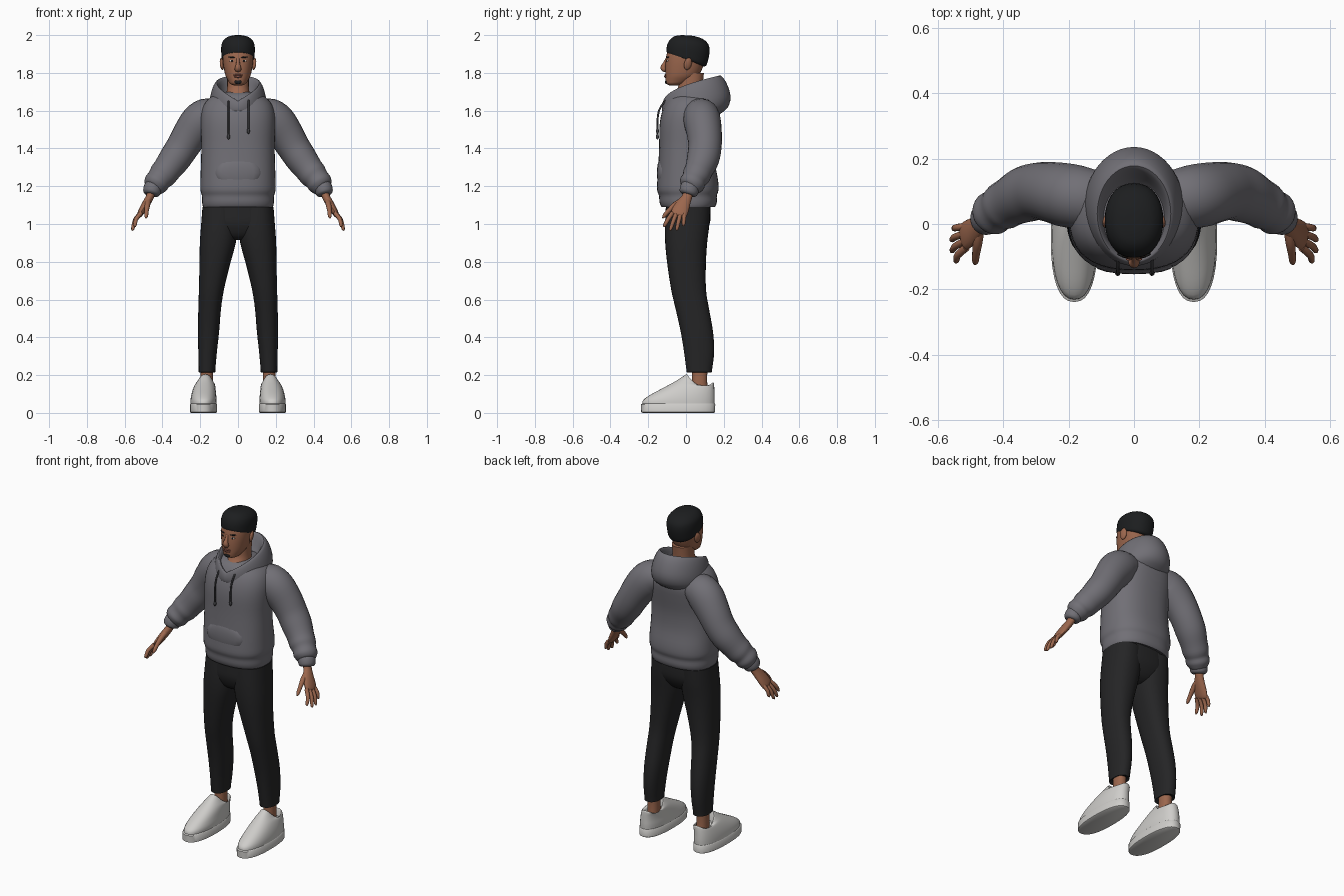
import bpy, bmesh, math
from mathutils import Vector, Matrix


def material(name, r, g, b):
    m = bpy.data.materials.new(name)
    m.diffuse_color = (r, g, b, 1)
    return m


FLEECE = material("grey fleece", 0.165, 0.16, 0.18)
CORD = material("dark grey cord", 0.05, 0.05, 0.055)
TROUSER = material("black cloth", 0.018, 0.018, 0.019)
SKIN = material("brown skin", 0.33, 0.135, 0.075)
LIP = material("lip", 0.24, 0.085, 0.06)
HAIR = material("black hair", 0.012, 0.013, 0.014)
SHOE = material("off white leather", 0.62, 0.61, 0.59)
EYE = material("eye white", 0.6, 0.55, 0.5)


def finish(name, bm, mat, mirror):
    bmesh.ops.recalc_face_normals(bm, faces=bm.faces[:])
    me = bpy.data.meshes.new(name)
    bm.to_mesh(me)
    bm.free()
    me.materials.append(mat)
    me.shade_smooth()
    me.set_sharp_from_angle(angle=math.radians(50))
    ob = bpy.data.objects.new(name, me)
    bpy.context.collection.objects.link(ob)
    if mirror:
        ob.modifiers.new("mirror", "MIRROR")
    return ob


def smooth_rows(rows, k):
    """Catmull-Rom interpolation of rows of numbers."""
    out = []
    for i in range(len(rows) - 1):
        a, b, c, d = (rows[max(i - 1, 0)], rows[i], rows[i + 1],
                      rows[min(i + 2, len(rows) - 1)])
        for j in range(k):
            t = j / k
            out.append([0.5 * (2 * q + (r - p) * t + (2 * p - 5 * q + 4 * r - s) * t * t
                               + (3 * q - p - 3 * r + s) * t ** 3)
                        for p, q, r, s in zip(a, b, c, d)])
    out.append(list(rows[-1]))
    return out


def skin_rings(bm, rings):
    loops = [[bm.verts.new(p) for p in ring] for ring in rings]
    n = len(loops[0])
    for a, b in zip(loops, loops[1:]):
        for i in range(n):
            bm.faces.new((a[i], a[(i + 1) % n], b[(i + 1) % n], b[i]))
    bm.faces.new(loops[0])
    bm.faces.new(loops[-1])


def loft(name, rows, mat, e=2.2, power=1, mirror=False, n=32, k=3):
    """Stack of rings: centre x, front y, back y, half width, front z, back z, side dip."""
    rows = smooth_rows([tuple(r) + (0,) * (7 - len(r)) for r in rows], k)
    rings = []
    for cx, yf, yb, rx, zf, zb, dip in rows:
        ring = []
        for i in range(n):
            a = 2 * math.pi * (i + 0.0) / n
            c, s = math.cos(a), math.sin(a)
            c = math.copysign(abs(c) ** (2 / e), c)
            s = math.copysign(abs(s) ** (2 / e), s)
            u = max(0, (s + 1) / 2)
            z = zf + (zb - zf) * u ** power - dip * (1 - s * s)
            ring.append((cx + rx * c, (yf + yb) / 2 + (yb - yf) / 2 * s, z))
        rings.append(ring)
    bm = bmesh.new()
    skin_rings(bm, rings)
    return finish(name, bm, mat, mirror)


def flat(rows):
    """Level rings: centre x, front y, back y, half width, z."""
    return [(cx, yf, yb, rx, z, z) for cx, yf, yb, rx, z in rows]


def tube(name, rows, mat, mirror=False, n=16, k=3):
    """Limb along a path: x, y, z, radius along y, radius across."""
    rows = smooth_rows(rows, k)
    pts = [Vector(r[:3]) for r in rows]
    rings = []
    for i, r in enumerate(rows):
        t = (pts[min(i + 1, len(pts) - 1)] - pts[max(i - 1, 0)]).normalized()
        side = Vector((0, 1, 0))
        side = (side - t * side.dot(t)).normalized()
        up = t.cross(side)
        rings.append([pts[i] + side * max(r[3], .001) * math.cos(q) + up * max(r[4], .001) * math.sin(q)
                      for q in (2 * math.pi * j / n for j in range(n))])
    bm = bmesh.new()
    skin_rings(bm, rings)
    return finish(name, bm, mat, mirror)


def blob(name, loc, size, mat, mirror=False, tilt=(0, 0, 0)):
    bm = bmesh.new()
    bmesh.ops.create_uvsphere(bm, u_segments=16, v_segments=10, radius=1)
    rot = Matrix.Rotation(tilt[2], 4, 'Z') @ Matrix.Rotation(tilt[1], 4, 'Y') @ Matrix.Rotation(tilt[0], 4, 'X')
    bm.transform(Matrix.Translation(loc) @ rot @ Matrix.Diagonal((*size, 1)))
    return finish(name, bm, mat, mirror)


# Hoodie body with a gathered hem
loft("hoodie_body", flat([
    (0, -.115, .135, .172, 1.10), (0, -.128, .152, .184, 1.09), (0, -.140, .163, .190, 1.115),
    (0, -.143, .163, .191, 1.15), (0, -.153, .172, .199, 1.18), (0, -.152, .170, .199, 1.23),
    (0, -.146, .155, .196, 1.32), (0, -.142, .155, .194, 1.42), (0, -.140, .170, .198, 1.52),
    (0, -.128, .178, .194, 1.59), (0, -.105, .165, .172, 1.645), (0, -.075, .14, .125, 1.685),
    (0, -.04, .11, .08, 1.70)]), FLEECE, e=2.4, n=40)

# Front pouch pocket, a shallow swelling
blob("pouch_pocket", (0, -.128, 1.27), (.12, .026, .085), FLEECE)

# Hood: inner lining, rim, then the draped outside
loft("hood", [
    (0, -.06, .09, .065, 1.60, 1.66), (0, -.085, .13, .088, 1.625, 1.70),
    (0, -.108, .165, .103, 1.648, 1.770), (0, -.118, .185, .118, 1.650, 1.785),
    (0, -.126, .215, .137, 1.632, 1.745), (0, -.128, .236, .150, 1.610, 1.675),
    (0, -.122, .220, .152, 1.590, 1.615), (0, -.10, .17, .14, 1.56, 1.575)],
    FLEECE, e=2, power=.5, n=48)

# Sleeves with folds near the cuff
tube("sleeve", [
    (.10, .070, 1.585, .085, .075), (.16, .080, 1.570, .096, .098), (.205, .088, 1.535, .098, .103),
    (.255, .098, 1.470, .092, .094), (.295, .100, 1.405, .088, .087), (.335, .090, 1.345, .086, .084),
    (.375, .070, 1.29, .076, .076), (.40, .055, 1.258, .074, .074), (.418, .043, 1.236, .066, .066),
    (.435, .032, 1.213, .068, .066), (.447, .023, 1.195, .056, .056), (.453, .018, 1.187, .046, .046)],
    FLEECE, mirror=True, n=24)
tube("cuff", [
    (.438, .028, 1.210, .045, .045), (.450, .020, 1.190, .051, .049), (.459, .013, 1.165, .048, .045),
    (.462, .010, 1.155, .036, .034)], FLEECE, mirror=True, n=24)

# Drawstrings with end knots
for side, x, low in (("left", -.05, 1.47), ("right", .055, 1.50)):
    tube(side + "_drawstring", [
        (x, -.108, 1.655, .005, .005), (x, -.139, 1.61, .005, .005),
        (x, -.150, 1.56, .005, .005), (x, -.150, low, .005, .005)], CORD, n=8)
    blob(side + "_drawstring_knot", (x, -.151, low - .008), (.008, .008, .015), CORD)

# Trousers
loft("trouser_hips", flat([
    (0, -.105, .125, .178, 1.13), (0, -.108, .130, .184, 1.06), (0, -.108, .125, .187, 1.0),
    (0, -.085, .09, .12, .94), (0, -.05, .05, .05, .915)]), TROUSER, e=2.5)
loft("trouser_leg", flat([
    (.098, -.105, .128, .090, 1.09), (.099, -.111, .124, .096, 1.0), (.107, -.110, .112, .095, .90),
    (.124, -.098, .105, .080, .78), (.141, -.078, .106, .066, .65), (.150, -.055, .122, .060, .55),
    (.156, -.028, .143, .056, .43), (.161, -.010, .149, .049, .32), (.164, .002, .138, .044, .23),
    (.164, .006, .135, .043, .215), (.164, .02, .12, .032, .222)]), TROUSER, e=2.3, mirror=True)

# Ankles
loft("ankle", flat([(.165, .028, .118, .034, .09), (.165, .032, .112, .033, .17),
                    (.165, .03, .115, .032, .26)]), SKIN, mirror=True, n=20)

# Shoes: sole slab and low upper with dipped collar
loft("shoe_sole", flat([(.183, -.228, .148, .066, 0), (.183, -.238, .154, .072, .004),
                        (.183, -.239, .155, .072, .045), (.183, -.231, .151, .068, .05)]),
     SHOE, e=2.4, mirror=True, k=1)
loft("shoe_upper", [
    (.183, -.232, .151, .069, .045, .045), (.182, -.226, .152, .069, .068, .075),
    (.181, -.190, .151, .065, .095, .105), (.178, -.125, .150, .059, .130, .130),
    (.175, -.055, .149, .053, .168, .145, .008), (.173, -.005, .147, .047, .200, .158, .034),
    (.172, .008, .140, .041, .200, .158, .038), (.170, .022, .130, .036, .15, .12, .02)],
    SHOE, e=2.3, mirror=True)

# Hands
tube("palm", [
    (.452, .018, 1.185, .026, .023), (.466, .006, 1.145, .027, .021), (.482, -.010, 1.115, .035, .021),
    (.503, -.027, 1.080, .043, .019), (.519, -.038, 1.052, .043, .015), (.524, -.042, 1.042, .034, .009)],
    SKIN, mirror=True)
for finger, y0, tip in (("index", -.072, (.549, -.118, .985)), ("middle", -.050, (.562, -.085, .965)),
                        ("ring", -.028, (.563, -.050, .966)), ("little", -.008, (.556, -.014, .990))):
    a, b = Vector((.514, y0, 1.058)), Vector(tip)
    mid = a.lerp(b, .5) + Vector((.008, 0, .003))
    tube(finger + "_finger", [(*a, .012, .012), (*mid, .011, .011), (*a.lerp(b, .88), .009, .009),
                              (*b, .002, .002)], SKIN, mirror=True, n=10)
tube("thumb", [
    (.472, -.012, 1.130, .014, .014), (.479, -.055, 1.103, .016, .015), (.484, -.092, 1.070, .012, .012),
    (.486, -.115, 1.043, .010, .010), (.487, -.124, 1.030, .002, .002)], SKIN, mirror=True, n=10)

# Neck and bare upper chest
loft("neck", flat([(0, -.085, .09, .07, 1.61), (0, -.098, .09, .068, 1.655), (0, -.062, .09, .062, 1.69),
                   (0, -.04, .088, .057, 1.73), (0, -.04, .095, .058, 1.80)]), SKIN)

# Head
loft("head", flat([
    (0, -.085, -.035, .020, 1.733), (0, -.103, -.01, .041, 1.742), (0, -.108, .03, .053, 1.760),
    (0, -.109, .065, .066, 1.785), (0, -.110, .085, .074, 1.82), (0, -.108, .098, .080, 1.86),
    (0, -.102, .105, .082, 1.90), (0, -.085, .105, .078, 1.94), (0, -.04, .06, .04, 1.975)]), SKIN)
blob("ear", (.085, .010, 1.848), (.010, .021, .033), SKIN, True, (-.2, .15, .3))
tube("nose", [(0, -.101, 1.878, .006, .008), (0, -.112, 1.85, .010, .010), (0, -.120, 1.83, .015, .016),
              (0, -.115, 1.815, .012, .017), (0, -.108, 1.808, .003, .008)], SKIN, n=12)
blob("eye", (.032, -.0985, 1.864), (.014, .004, .0055), EYE, True, (0, 0, .25))
blob("iris", (.032, -.1015, 1.864), (.0055, .002, .0055), HAIR, True, (0, 0, .25))
blob("eyebrow", (.034, -.0975, 1.883), (.020, .004, .0042), HAIR, True, (0, -.08, .3))
blob("upper_lip", (0, -.108, 1.789), (.025, .007, .005), LIP)
blob("lower_lip", (0, -.108, 1.780), (.021, .008, .006), LIP)
blob("goatee", (0, -.104, 1.752), (.020, .007, .011), HAIR)

# Short cropped hair, low at the nape
loft("hair", [
    (0, -.085, .085, .070, 1.915, 1.835), (0, -.101, .106, .0845, 1.908, 1.838),
    (0, -.103, .119, .088, 1.925, 1.875), (0, -.099, .125, .089, 1.950, 1.918),
    (0, -.085, .118, .082, 1.976, 1.952), (0, -.058, .088, .058, 1.995, 1.980),
    (0, -.02, .04, .024, 2.0, 1.996)], HAIR, n=36)
